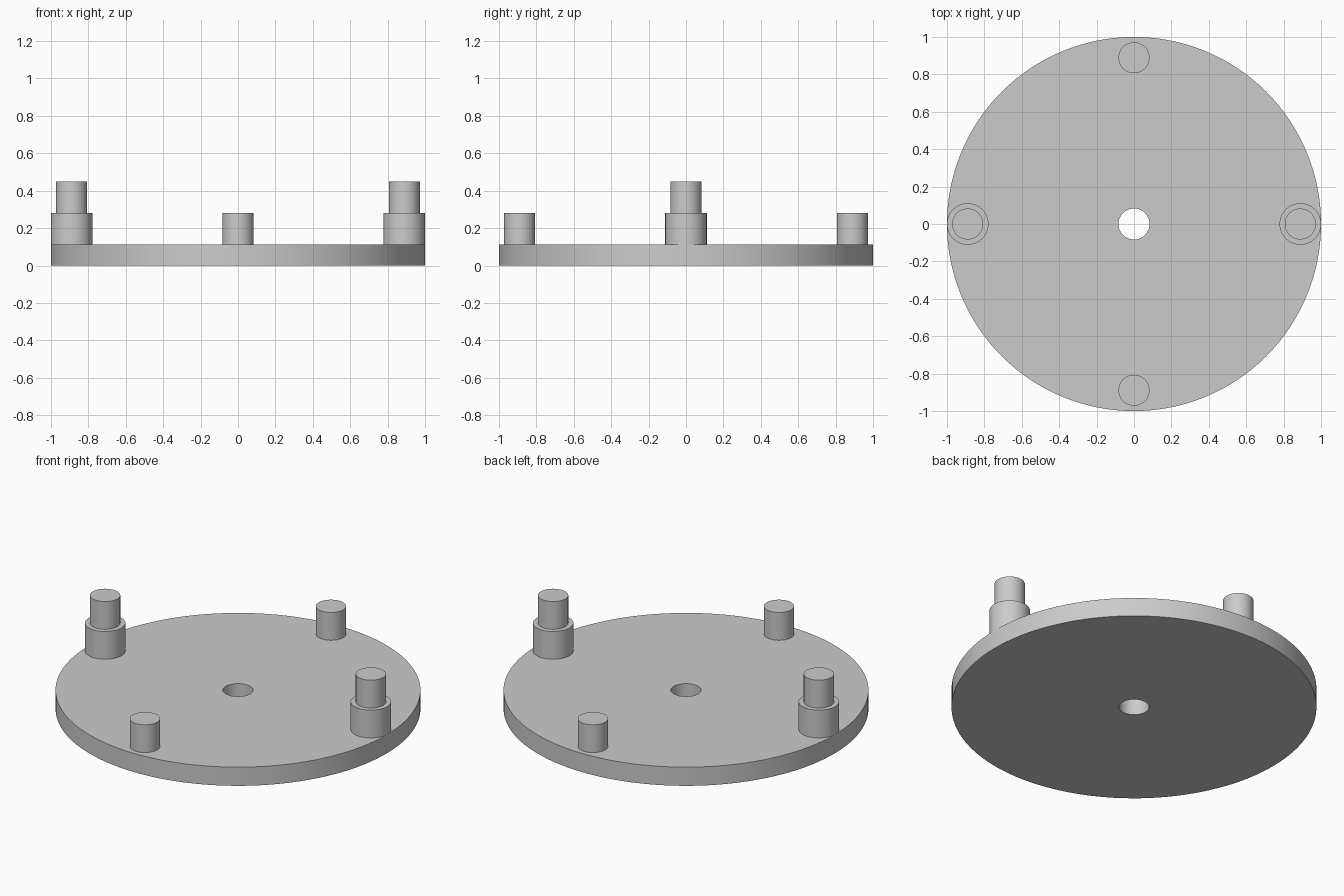
import bpy
import math
from mathutils import Vector

cube = bpy.data.objects.get("Cube")
if cube:
    bpy.data.objects.remove(cube, do_unlink=True)

# Main sizes
PLATE_TOP = 0.113
STEP_TOP = 0.281
PIN_TOP = 0.449
PIN_RADIUS = 0.083
COLLAR_RADIUS = 0.111
PIN_CIRCLE = 0.889

grey = bpy.data.materials.new("light grey")
grey.use_nodes = True
colour = (0.6, 0.6, 0.6, 1)
grey.diffuse_color = colour
grey.node_tree.nodes["Principled BSDF"].inputs["Base Color"].default_value = colour


def lathe(name, profile, segments, closed=False, location=(0, 0, 0)):
    """Turn a (radius, z) profile, listed bottom to top on the outside, about z."""
    verts, faces = [], []
    n = len(profile)
    for i in range(segments):
        a = 2 * math.pi * i / segments
        verts += [Vector((r * math.cos(a), r * math.sin(a), z)) for r, z in profile]
    for i in range(segments):
        j = (i + 1) % segments
        for k in range(n if closed else n - 1):
            m = (k + 1) % n
            faces.append((i * n + k, j * n + k, j * n + m, i * n + m))
    if not closed:
        faces.append([i * n for i in reversed(range(segments))])
        faces.append([i * n + n - 1 for i in range(segments)])
    mesh = bpy.data.meshes.new(name)
    mesh.from_pydata(verts, [], faces)
    mesh.materials.append(grey)
    obj = bpy.data.objects.new(name, mesh)
    obj.location = location
    bpy.context.collection.objects.link(obj)
    bpy.ops.object.select_all(action="DESELECT")
    obj.select_set(True)
    bpy.context.view_layer.objects.active = obj
    bpy.ops.object.shade_smooth_by_angle(angle=math.radians(30))
    return obj


# Round base plate with a central through hole
lathe("base_plate", [(PIN_RADIUS, 0), (1, 0), (1, PLATE_TOP), (PIN_RADIUS, PLATE_TOP)],
      128, closed=True)

# Stepped posts on the left and right
stepped = [(COLLAR_RADIUS, PLATE_TOP), (COLLAR_RADIUS, STEP_TOP),
           (PIN_RADIUS, STEP_TOP), (PIN_RADIUS, PIN_TOP)]
for side, sign in (("left", 1), ("right", -1)):
    lathe(side + "_stepped_post", stepped, 64, location=(sign * PIN_CIRCLE, 0, 0))

# Short plain pins at the front and back
plain = [(PIN_RADIUS, PLATE_TOP), (PIN_RADIUS, STEP_TOP)]
for side, sign in (("front", -1), ("back", 1)):
    lathe(side + "_pin", plain, 64, location=(0, sign * PIN_CIRCLE, 0))
